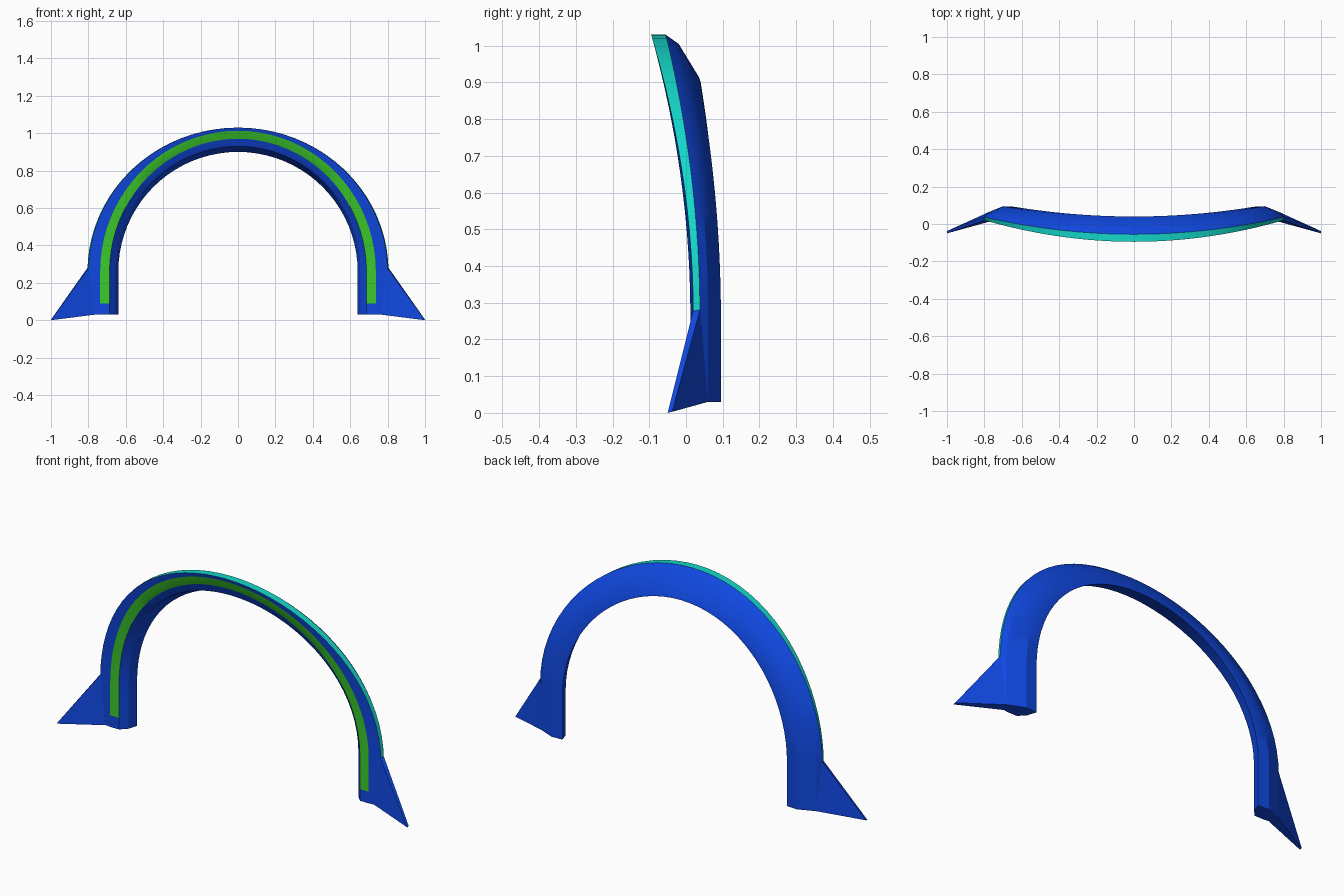
import bpy, bmesh, math

old = bpy.data.objects.get("Cube")
if old:
    bpy.data.objects.remove(old, do_unlink=True)


def make_material(name, rgb):
    m = bpy.data.materials.new(name)
    m.use_nodes = True
    m.diffuse_color = (*rgb, 1)
    m.node_tree.nodes["Principled BSDF"].inputs["Base Color"].default_value = (*rgb, 1)
    return m


BLUE, GREEN, TEAL = 0, 1, 2
materials = [
    make_material("blue", (0.005, 0.065, 0.75)),
    make_material("green", (0.045, 0.6, 0.025)),
    make_material("teal", (0.007, 0.68, 0.58)),
]


def make_object(name, bm):
    bmesh.ops.recalc_face_normals(bm, faces=bm.faces)
    mesh = bpy.data.meshes.new(name)
    bm.to_mesh(mesh)
    bm.free()
    obj = bpy.data.objects.new(name, mesh)
    bpy.context.collection.objects.link(obj)
    for m in materials:
        mesh.materials.append(m)
    bpy.ops.object.select_all(action="DESELECT")
    obj.select_set(True)
    bpy.context.view_layer.objects.active = obj
    bpy.ops.object.shade_smooth_by_angle(angle=math.radians(25))
    return obj


# Cross-section: x and y at the leg, then z and y at the crown
SPRING, FOOT, BAND_END, FIN_TOP = 0.26, 0.03, 0.09, 0.28
section = [
    (0.800, 0.020, 1.030, -0.095),   # lip front
    (0.805, 0.038, 1.030, -0.055),   # lip rear
    (0.785, 0.060, 1.005, -0.020),   # shoulder
    (0.700, 0.095, 0.915, 0.035),    # rear crest
    (0.640, 0.092, 0.900, 0.040),    # inner rear edge
    (0.655, 0.045, 0.930, -0.055),   # inner front edge
    (0.687, 0.012, 0.970, -0.073),   # band inner edge
    (0.737, 0.012, 1.013, -0.090),   # band outer edge
]
LIP_STRIP, BAND_STRIP = 0, 6


def leg_ring(side, z):
    return [(side * x, y, z) for x, y, _, _ in section]


def arch_ring(angle):
    c, s = math.cos(angle), math.sin(angle)
    return [(x * c, y + (yt - y) * s * s, SPRING + (zt - SPRING) * s)
            for x, y, zt, yt in section]


# Arch with straight legs, swept as one closed shell
SEGMENTS = 40
rings = [leg_ring(1, FOOT), leg_ring(1, BAND_END)]
rings += [arch_ring(math.pi * i / SEGMENTS) for i in range(SEGMENTS + 1)]
rings += [leg_ring(-1, BAND_END), leg_ring(-1, FOOT)]

bm = bmesh.new()
loops = [[bm.verts.new(p) for p in ring] for ring in rings]
count = len(section)
for a, b in zip(loops, loops[1:]):
    for i in range(count):
        j = (i + 1) % count
        f = bm.faces.new((a[i], a[j], b[j], b[i]))
        height = f.calc_center_median().z
        if i == LIP_STRIP and height > FIN_TOP - 0.01:
            f.material_index = TEAL
        elif i == BAND_STRIP and height > BAND_END:
            f.material_index = GREEN
bm.faces.new(loops[0])
bm.faces.new(loops[-1])
make_object("arch", bm)

# Flared fin at the foot of each leg
bm = bmesh.new()
for p in [(0.797, 0.020, FIN_TOP), (0.805, 0.038, FIN_TOP),
          (0.765, 0.015, FOOT), (0.785, 0.060, FOOT),
          (1.0, -0.050, 0.0), (1.0, -0.038, 0.003)]:
    bm.verts.new(p)
bmesh.ops.convex_hull(bm, input=bm.verts)
fins = make_object("foot_fins", bm)
mirror = fins.modifiers.new("mirror", "MIRROR")
mirror.use_axis[0] = True
